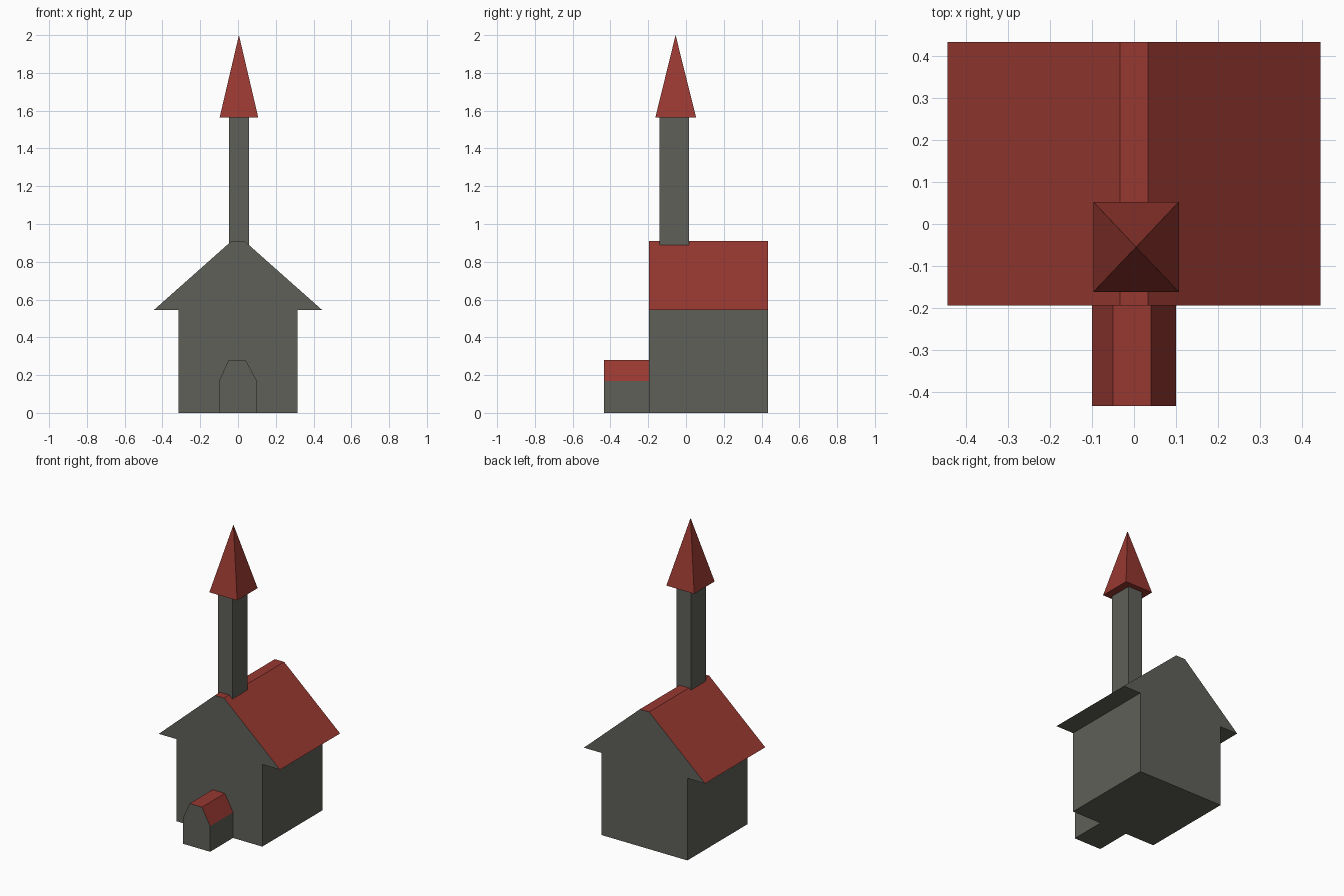
import bpy
import bmesh

cube = bpy.data.objects.get("Cube")
if cube:
    bpy.data.objects.remove(cube, do_unlink=True)


def make_material(name, rgb):
    mat = bpy.data.materials.new(name)
    mat.use_nodes = True
    colour = (*rgb, 1.0)
    mat.diffuse_color = colour
    bsdf = mat.node_tree.nodes["Principled BSDF"]
    bsdf.inputs["Base Color"].default_value = colour
    bsdf.inputs["Roughness"].default_value = 0.9
    return mat


STONE = make_material("grey stone", (0.115, 0.115, 0.1))
TILE = make_material("red tile", (0.31, 0.04, 0.03))


def finish(bm, name, materials):
    bmesh.ops.recalc_face_normals(bm, faces=bm.faces)
    bm.normal_update()
    # Upward faces take the second material, if there is one
    if len(materials) > 1:
        for face in bm.faces:
            face.material_index = int(face.normal.z > 0.1)
    mesh = bpy.data.meshes.new(name)
    bm.to_mesh(mesh)
    bm.free()
    for mat in materials:
        mesh.materials.append(mat)
    obj = bpy.data.objects.new(name, mesh)
    bpy.context.collection.objects.link(obj)
    return obj


def extrude_profile(name, profile, y0, y1, materials):
    """Extrude an (x, z) outline from y0 to y1."""
    bm = bmesh.new()
    face = bm.faces.new([bm.verts.new((x, y0, z)) for x, z in profile])
    new = bmesh.ops.extrude_face_region(bm, geom=[face])["geom"]
    verts = [v for v in new if isinstance(v, bmesh.types.BMVert)]
    bmesh.ops.translate(bm, verts=verts, vec=(0, y1 - y0, 0))
    return finish(bm, name, materials)


def rectangle(x0, x1, z0, z1):
    return [(x0, z0), (x1, z0), (x1, z1), (x0, z1)]


FRONT, BACK = -0.195, 0.435

# Main hall and its gabled roof
extrude_profile("hall", rectangle(-0.315, 0.315, 0, 0.545), FRONT, BACK, [STONE])
extrude_profile("hall_roof",
                [(-0.445, 0.545), (0.445, 0.545), (0.034, 0.91), (-0.034, 0.91)],
                FRONT, BACK, [STONE, TILE])

# Entrance porch with a steep flat-topped roof
extrude_profile("porch",
                [(-0.1, 0), (0.1, 0), (0.1, 0.17), (0.04, 0.28),
                 (-0.05, 0.28), (-0.1, 0.17)],
                -0.435, FRONT, [STONE, TILE])

# Bell tower
extrude_profile("tower", rectangle(-0.047, 0.057, 0.885, 1.565),
                -0.14, 0.017, [STONE])

# Four-sided spire
bm = bmesh.new()
base = [bm.verts.new((x, y, 1.565)) for x, y in
        rectangle(-0.097, 0.107, -0.162, 0.053)]
tip = bm.verts.new((0.005, -0.055, 2.0))
bm.faces.new(base)
for i in range(4):
    bm.faces.new((base[i], base[(i + 1) % 4], tip))
finish(bm, "spire", [TILE])
